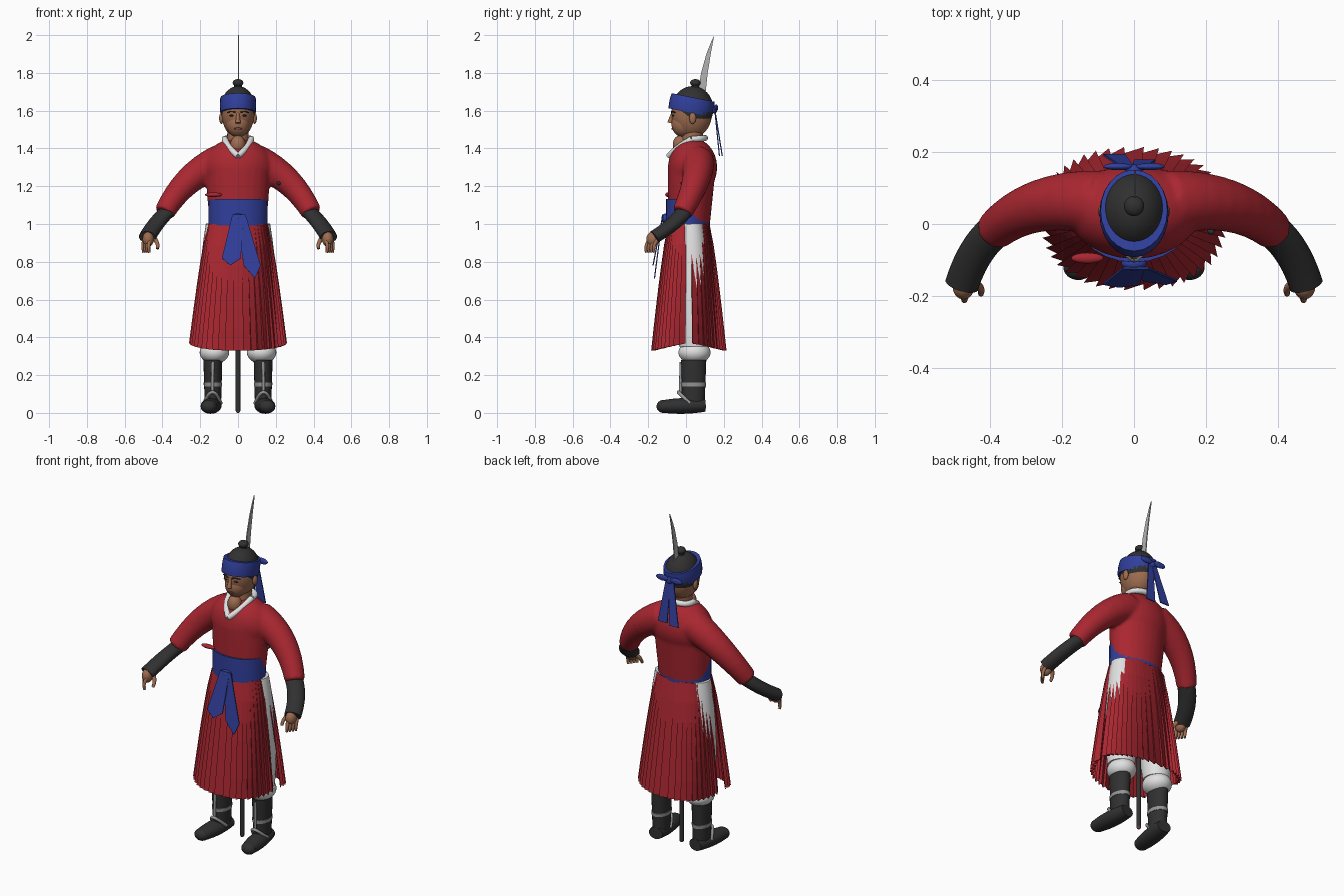
import bpy, bmesh, math
from mathutils import Vector

default_cube = bpy.data.objects.get("Cube")
if default_cube:
    bpy.data.objects.remove(default_cube)


def material(name, red, green, blue):
    mat = bpy.data.materials.new(name)
    mat.use_nodes = True
    mat.diffuse_color = (red, green, blue, 1)
    mat.node_tree.nodes["Principled BSDF"].inputs["Base Color"].default_value = mat.diffuse_color
    return mat


RED = material("red cloth", .4, .02, .03)
BLUE = material("blue cloth", .03, .05, .33)
BLACK = material("black leather and hair", .03, .03, .03)
WHITE = material("white cloth", .75, .75, .75)
GREY = material("grey strap", .3, .3, .3)
STEEL = material("steel", .45, .45, .45)
SKIN = material("skin", .34, .15, .08)
BROWN = material("brown", .2, .07, .05)


def finish(name, mat, bm, pair=False, smooth=True):
    """Turn a bmesh into an object; a pair is mirrored to the other side."""
    bmesh.ops.recalc_face_normals(bm, faces=bm.faces)
    for face in bm.faces:
        face.smooth = smooth and len(face.verts) <= 4
    mesh = bpy.data.meshes.new(name)
    bm.to_mesh(mesh)
    bm.free()
    mesh.materials.append(mat)
    ob = bpy.data.objects.new(name, mesh)
    bpy.context.collection.objects.link(ob)
    if pair:
        ob.modifiers.new("other side", "MIRROR").use_mirror_merge = False
    return ob


def tube(name, mat, start, end, radii, flat=1, bend=(0, 0, 0), bulge=0, pair=False, sides=24, steps=8):
    """Tapered tube; bend shifts its middle, bulge swells it, flat scales its depth."""
    start, end, bend = Vector(start), Vector(end), Vector(bend)
    along = end - start
    up = Vector((0, 1, 0)) if abs(along.normalized().z) > .7 else Vector((0, 0, 1))
    bm = bmesh.new()
    rings = []
    for step in range(steps + 1):
        t = step / steps
        arch = 4 * t * (1 - t)
        centre = start + along * t + bend * arch
        radius = radii[0] + (radii[1] - radii[0]) * t + bulge * arch
        tangent = (along + bend * (4 - 8 * t)).normalized()
        across = tangent.cross(up).normalized()
        depth = across.cross(tangent) * flat
        angles = [math.tau * k / sides for k in range(sides)]
        rings.append([bm.verts.new(centre + radius * (across * math.cos(a) + depth * math.sin(a))) for a in angles])
    for low, high in zip(rings, rings[1:]):
        for k in range(sides):
            bm.faces.new((low[k - 1], low[k], high[k], high[k - 1]))
    bm.faces.new(rings[0])
    bm.faces.new(rings[-1])
    return finish(name, mat, bm, pair)


def ball(name, mat, at, size, pair=False, cut=None):
    """Ellipsoid; cut is the normal of a plane below which it is removed."""
    bm = bmesh.new()
    bmesh.ops.create_uvsphere(bm, u_segments=32, v_segments=20, radius=1)
    bmesh.ops.scale(bm, vec=size, verts=bm.verts)
    bmesh.ops.translate(bm, vec=at, verts=bm.verts)
    if cut:
        everything = bm.verts[:] + bm.edges[:] + bm.faces[:]
        bmesh.ops.bisect_plane(bm, geom=everything, plane_co=(0, 0, 1.58), plane_no=cut, clear_inner=True)
    return finish(name, mat, bm, pair)


def plate(name, mat, points):
    bm = bmesh.new()
    bm.faces.new([bm.verts.new(p) for p in points])
    ob = finish(name, mat, bm, smooth=False)
    ob.modifiers.new("thickness", "SOLIDIFY").thickness = .006


def ribbon(name, mat, top, end, top_width, end_width, tip=0):
    """Hanging strip of cloth with an optional pointed tip."""
    top, end, side = Vector(top), Vector(end), Vector((.5, 0, 0))
    point = end + (end - top).normalized() * tip
    plate(name, mat, [top - side * top_width, end - side * end_width, point,
                      end + side * end_width, top + side * top_width])


def merge(name, mat, objects, pair=False):
    bm = bmesh.new()
    for ob in objects:
        bm.from_mesh(ob.data)
        bpy.data.objects.remove(ob)
    return finish(name, mat, bm, pair)


def skirt(name, back, pleats=21, rows=6):
    """Half of a pleated skirt, from one side slit round to the other."""
    bm = bmesh.new()
    grid = []
    for row in range(rows + 1):
        t = row / rows
        flare = t ** .8
        line = []
        for i in range(pleats * 2):
            inner = i % 2
            turn = min((i // 2 + inner * 1.1) / pleats, 1)
            angle = math.radians(4 + 172 * turn)
            fold = 1 - inner * (.02 + .07 * flare)
            c, s = math.cos(angle), math.sin(angle)
            x = math.copysign(abs(c) ** .85, c) * (.16 + .1 * flare) * fold
            y = s ** .85 * (.11 + .09 * flare) * fold
            hem = .37 - .04 * s
            line.append(bm.verts.new((x * back, .015 + y * back, 1 + (hem - 1) * t)))
        grid.append(line)
    for upper, lower in zip(grid, grid[1:]):
        for k in range(len(upper) - 1):
            bm.faces.new((upper[k], upper[k + 1], lower[k + 1], lower[k]))
    ob = finish(name, RED, bm, smooth=False)
    ob.modifiers.new("cloth", "SOLIDIFY").thickness = .004


# Robe top: waist, chest and sleeves fused into one cloth surface
waist = tube("waist", RED, (0, .015, .98), (0, .03, 1.3), (.15, .175), flat=.73)
chest = ball("chest", RED, (0, .035, 1.3), (.185, .13, .155))
sleeve = tube("sleeve", RED, (.1, .06, 1.33), (.39, -.02, 1.06), (.09, .055), bend=(.02, .03, .03))
robe = merge("robe_top", RED, (waist, chest, sleeve))
halves = robe.modifiers.new("other side", "MIRROR")
halves.use_bisect_axis[0] = True
fuse = robe.modifiers.new("fuse", "REMESH")
fuse.mode, fuse.voxel_size, fuse.use_smooth_shade = "VOXEL", .01, True
robe.modifiers.new("soften", "SMOOTH").iterations = 6

# Neck and crossed collar
tube("neck", SKIN, (0, .02, 1.35), (0, .04, 1.52), (.055, .055))
ball("throat", SKIN, (0, -.03, 1.42), (.04, .04, .05))
tube("collar_front", WHITE, (0, -.09, 1.36), (.07, .03, 1.45), (.016, .016), bend=(.01, -.01, 0), pair=True)
tube("collar_back", WHITE, (.07, .03, 1.45), (0, .1, 1.455), (.016, .016), bend=(.02, .015, 0), pair=True)

# Sash with hanging ends, and a small side bow
tube("sash", BLUE, (0, .01, .99), (0, .012, 1.13), (.156, .158), flat=.75)
ball("sash_knot", BLUE, (0, -.11, 1.03), (.035, .02, .025))
ribbon("sash_end_long", BLUE, (.015, -.12, 1.05), (.075, -.155, .78), .05, .09, tip=.07)
ribbon("sash_end_short", BLUE, (0, -.125, 1.05), (-.035, -.17, .82), .06, .1, tip=.04)
ball("side_bow", RED, (-.13, -.095, 1.155), (.045, .015, .012))

skirt("skirt_front", -1)
skirt("skirt_back", 1)

# Trousers
tube("trousers", WHITE, (.11, .03, 1), (.125, .04, .35), (.06, .075), bulge=.02, pair=True)
ball("trouser_cuffs", WHITE, (.125, .045, .32), (.078, .085, .06), pair=True)

# Boots and their straps
tube("boot_shafts", BLACK, (.133, .04, .03), (.133, .04, .28), (.043, .05), flat=1.35, pair=True)
tube("boot_feet", BLACK, (.13, .1, .04), (.155, -.12, .034), (.042, .042), flat=.8, bulge=.01, pair=True)
ball("boot_toes", BLACK, (.155, -.12, .034), (.042, .036, .034), pair=True)
tube("ankle_bands", GREY, (.133, .04, .14), (.133, .04, .16), (.048, .049), flat=1.37, pair=True)
tube("instep_straps", GREY, (.18, .02, .05), (.09, .02, .05), (.009, .009), bend=(0, -.06, .06), pair=True)
tube("front_straps", GREY, (.133, -.026, .27), (.135, -.03, .1), (.008, .008), pair=True)

# Forearm guards and hands
tube("forearm_guards", BLACK, (.36, 0, 1.08), (.48, -.17, .93), (.05, .047), flat=.75, bend=(.01, .02, 0), pair=True)
ball("palms", SKIN, (.475, -.175, .92), (.03, .035, .04), pair=True)
fingers = [tube("thumb", SKIN, (.45, -.16, .93), (.427, -.195, .87), (.013, .008), bend=(-.01, 0, 0), sides=10)]
for i in range(4):
    root = Vector((.465 + .01 * i, -.19 + .014 * i, .92))
    tip = root + Vector((.005, -.02, -.07))
    fingers.append(tube("finger", SKIN, root, tip, (.011, .007), bend=(.005, -.01, 0), sides=10))
merge("fingers", SKIN, fingers, pair=True)

# Head and face
ball("head", SKIN, (0, .03, 1.585), (.086, .107, .13))
ball("jaw", SKIN, (0, -.015, 1.53), (.062, .062, .07))
tube("nose", SKIN, (0, -.07, 1.59), (0, -.085, 1.535), (.007, .014))
ball("mouth", BROWN, (0, -.07, 1.505), (.022, .007, .006))
ball("ears", SKIN, (.088, .035, 1.56), (.012, .018, .03), pair=True)
ball("eyes", BLACK, (.033, -.068, 1.574), (.014, .005, .005), pair=True)
tube("eyebrows", BLACK, (.012, -.076, 1.59), (.056, -.058, 1.59), (.004, .003), bend=(0, -.005, .006), pair=True)

# Hair, topknot and headband
ball("hair", BLACK, (0, .035, 1.61), (.092, .11, .12), cut=(0, .6, .8))
tube("topknot_stem", BLACK, (0, .05, 1.71), (0, .05, 1.74), (.022, .02))
ball("topknot", BLACK, (0, .05, 1.747), (.028, .028, .02))
tube("headband", BLUE, (0, .022, 1.59), (0, .038, 1.67), (.094, .093), flat=1.24, bulge=.003)
ball("headband_knot", BLUE, (0, .15, 1.605), (.022, .016, .02))
ball("headband_bow", BLUE, (.045, .16, 1.615), (.04, .01, .018), pair=True)
ribbon("headband_tail_left", BLUE, (.01, .155, 1.61), (.03, .18, 1.36), .03, .06)
ribbon("headband_tail_right", BLUE, (-.01, .155, 1.61), (-.055, .195, 1.36), .03, .06)

# Studs on the left sleeve
for spot in ((.272, .06, 1.3), (.25, 0, 1.26), (.25, .12, 1.26), (.215, -.02, 1.215)):
    ball("sleeve_stud", BLACK, spot, (.01, .01, .01))

# Upright sabre: grip, pommel and curved blade
tube("sabre_grip", BLACK, (0, .04, .01), (0, .04, 1), (.013, .013))
ball("sabre_pommel", BROWN, (0, .04, .012), (.012, .012, .012))
edges = []
for side in (-1, 1):
    edges.append([(0, .08 + .07 * t * t + side * .02 * (1 - t ** 3), 1.6 + .4 * t) for t in (0, .25, .5, .75, .9)])
plate("sabre_blade", STEEL, edges[0] + [(0, .15, 2)] + edges[1][::-1])
